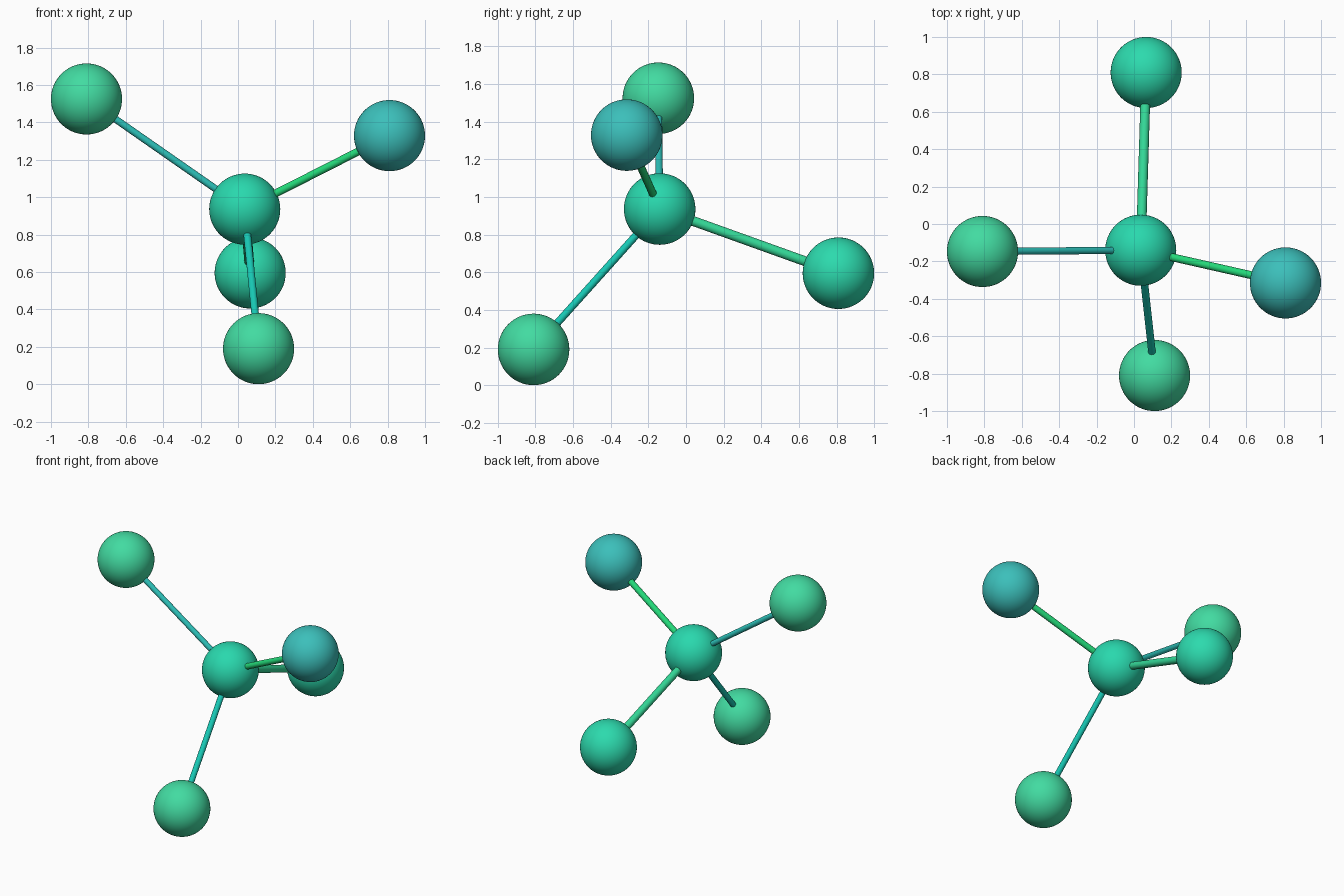
import bpy
from mathutils import Vector

if "Cube" in bpy.data.objects:
    bpy.data.objects.remove(bpy.data.objects["Cube"])


def paint(obj, rgb):
    # sRGB 0-255 to linear material colour
    mat = bpy.data.materials.new(obj.name + "_colour")
    mat.diffuse_color = [(c / 255) ** 2.2 for c in rgb] + [1]
    mat.use_nodes = True
    mat.node_tree.nodes["Principled BSDF"].inputs["Base Color"].default_value = mat.diffuse_color
    obj.data.materials.append(mat)


def ball(name, centre, rgb):
    bpy.ops.mesh.primitive_uv_sphere_add(segments=64, ring_count=32, radius=0.19, location=centre)
    obj = bpy.context.object
    obj.name = name
    bpy.ops.object.shade_smooth()
    paint(obj, rgb)


def rod(name, start, end, radius, rgb):
    a, b = Vector(start), Vector(end)
    bpy.ops.mesh.primitive_cylinder_add(vertices=32, radius=radius, depth=(b - a).length,
                                        location=(a + b) / 2)
    obj = bpy.context.object
    obj.name = name
    obj.rotation_euler = (b - a).to_track_quat('Z', 'Y').to_euler()
    bpy.ops.object.shade_smooth_by_angle()
    paint(obj, rgb)


# Central ball
centre = (0.036, -0.14, 0.936)
ball("centre_ball", centre, (45, 215, 172))

# Outer balls, each joined to the centre by a rod:
# name, position, ball colour, rod radius, rod colour
arms = [
    ("left", (-0.81, -0.147, 1.525), (68, 218, 160), 0.019, (48, 190, 182)),
    ("right", (0.81, -0.315, 1.329), (62, 190, 185), 0.021, (40, 215, 120)),
    ("back", (0.065, 0.81, 0.595), (48, 217, 172), 0.026, (55, 215, 150)),
    ("front", (0.11, -0.81, 0.19), (68, 218, 160), 0.020, (30, 200, 180)),
]
for name, pos, ball_rgb, radius, rod_rgb in arms:
    ball(name + "_ball", pos, ball_rgb)
    rod(name + "_rod", centre, pos, radius, rod_rgb)
